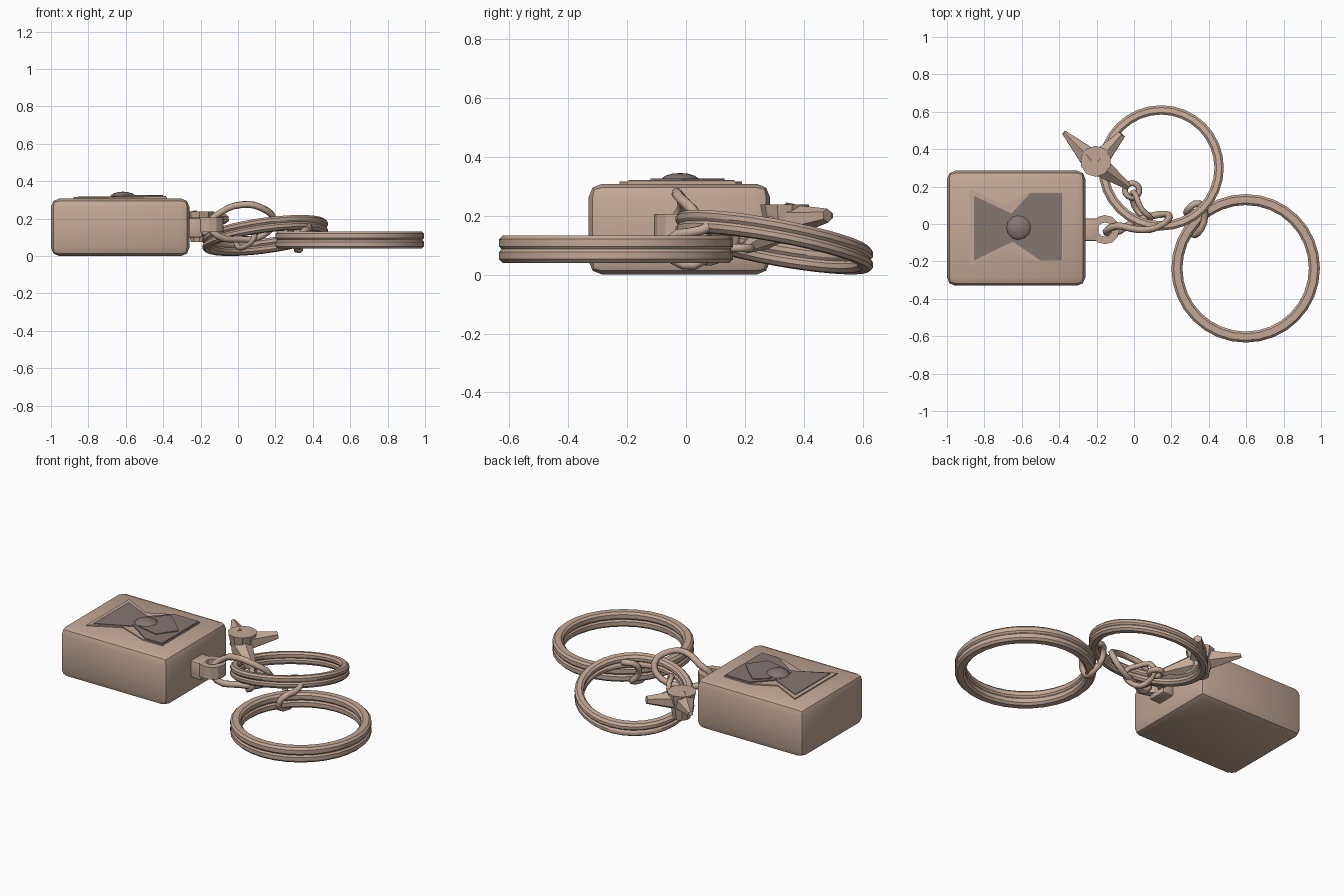
import bpy, bmesh, math
from mathutils import Vector, Matrix

if "Cube" in bpy.data.objects:
    bpy.data.objects.remove(bpy.data.objects["Cube"])


def material(name, rgb):
    m = bpy.data.materials.new(name)
    m.diffuse_color = (*rgb, 1)
    m.use_nodes = True
    m.node_tree.nodes["Principled BSDF"].inputs["Base Color"].default_value = m.diffuse_color
    return m


TAN = material("tan", (0.55, 0.39, 0.30))
DARK = material("dusky brown", (0.235, 0.18, 0.17))


def finish(name, bm, mat=TAN, smooth=None):
    bmesh.ops.recalc_face_normals(bm, faces=bm.faces)
    me = bpy.data.meshes.new(name)
    bm.to_mesh(me)
    bm.free()
    me.materials.append(mat)
    ob = bpy.data.objects.new(name, me)
    bpy.context.collection.objects.link(ob)
    if smooth:
        bpy.ops.object.select_all(action='DESELECT')
        ob.select_set(True)
        bpy.context.view_layer.objects.active = ob
        bpy.ops.object.shade_smooth_by_angle(angle=math.radians(smooth))
    return ob


def block(name, lo, hi, bevel):
    bm = bmesh.new()
    lo, hi = Vector(lo), Vector(hi)
    bmesh.ops.create_cube(bm, size=1)
    bmesh.ops.scale(bm, vec=hi - lo, verts=bm.verts)
    bmesh.ops.translate(bm, vec=(lo + hi) / 2, verts=bm.verts)
    bmesh.ops.bevel(bm, geom=bm.edges[:], offset=bevel, segments=2,
                    profile=0.5, affect='EDGES')
    return finish(name, bm, smooth=35)


def plate(name, pts, z0, z1, mat):
    bm = bmesh.new()
    f = bm.faces.new([bm.verts.new((x, y, z0)) for x, y in pts])
    r = bmesh.ops.extrude_face_region(bm, geom=[f])
    vs = [v for v in r["geom"] if isinstance(v, bmesh.types.BMVert)]
    bmesh.ops.translate(bm, vec=(0, 0, z1 - z0), verts=vs)
    return finish(name, bm, mat)


def split_ring(name, centre, ro, ri, h, slope=(0, 0), n=32):
    """Two stacked coils: a lathed section with a groove inside and outside."""
    c, g, mid = 0.012, 0.008, 0.010
    half = [(ri + g, 0), (ri, mid), (ri, h - c), (ri + c, h),
            (ro - c, h), (ro, h - c), (ro, mid), (ro - g, 0)]
    prof = half + [(r, -z) for r, z in half[-2:0:-1]]
    bm = bmesh.new()
    rows = []
    for i in range(n):
        a = 2 * math.pi * i / n
        row = []
        for r, z in prof:
            x, y = r * math.cos(a), r * math.sin(a)
            row.append(bm.verts.new((centre[0] + x, centre[1] + y,
                       centre[2] + z + slope[0] * x + slope[1] * y)))
        rows.append(row)
    m = len(prof)
    for i in range(n):
        p, q = rows[i], rows[(i + 1) % n]
        for j in range(m):
            k = (j + 1) % m
            bm.faces.new((p[j], q[j], q[k], p[k]))
    return finish(name, bm, smooth=30)


def spike(name, a, b, r0, r1, sides=6):
    a, b = Vector(a), Vector(b)
    bm = bmesh.new()
    bmesh.ops.create_cone(bm, cap_ends=True, segments=sides, radius1=r0, radius2=r1,
                          depth=(b - a).length)
    rot = (b - a).to_track_quat('Z', 'Y').to_matrix().to_4x4()
    bm.transform(Matrix.Translation((a + b) / 2) @ rot)
    return finish(name, bm)


def wire(name, pts, r):
    """Closed bent-wire link."""
    cu = bpy.data.curves.new(name, 'CURVE')
    cu.dimensions = '3D'
    cu.bevel_depth, cu.bevel_resolution, cu.resolution_u = r, 1, 3
    sp = cu.splines.new('BEZIER')
    sp.bezier_points.add(len(pts) - 1)
    for p, co in zip(sp.bezier_points, pts):
        p.co = co
        p.handle_left_type = p.handle_right_type = 'AUTO'
    sp.use_cyclic_u = True
    cu.materials.append(TAN)
    ob = bpy.data.objects.new(name, cu)
    bpy.context.collection.objects.link(ob)
    bpy.ops.object.select_all(action='DESELECT')
    ob.select_set(True)
    bpy.context.view_layer.objects.active = ob
    bpy.ops.object.convert(target='MESH')


# Fob body
block("fob_body", (-1, -0.33, 0), (-0.26, 0.285, 0.308), 0.045)

# Bow-shaped emblem: tan backing, dark panels, dome in the middle
plate("emblem_backing", [(-0.88, 0.19), (-0.70, 0.10), (-0.56, 0.17), (-0.38, 0.17),
      (-0.38, -0.20), (-0.52, -0.20), (-0.70, -0.13), (-0.88, -0.225)],
      0.30, 0.315, TAN)
plate("emblem_left_panel", [(-0.855, 0.15), (-0.62, 0.04), (-0.62, -0.08),
      (-0.855, -0.195)], 0.312, 0.319, DARK)
plate("emblem_right_panel", [(-0.67, 0.04), (-0.555, 0.165), (-0.385, 0.165),
      (-0.385, -0.195), (-0.50, -0.195), (-0.67, -0.08)], 0.312, 0.321, DARK)
plate("emblem_chevron", [(-0.62, 0.07), (-0.55, 0.13), (-0.47, 0.06), (-0.40, -0.01),
      (-0.48, -0.12), (-0.62, -0.09)], 0.32, 0.326, DARK)
bm = bmesh.new()
bmesh.ops.create_uvsphere(bm, u_segments=12, v_segments=8, radius=0.07)
bmesh.ops.scale(bm, vec=(1, 1, 0.45), verts=bm.verts)
bmesh.ops.translate(bm, vec=(-0.615, -0.02, 0.313), verts=bm.verts)
finish("emblem_dome", bm, DARK, smooth=40)

# Lug on the side of the fob: neck and eyelet
block("lug_neck", (-0.28, -0.09, 0.10), (-0.19, 0.03, 0.205), 0.01)
bm = bmesh.new()
n = 12
loops = []
for z in (0.13, 0.205):
    for r in (0.078, 0.038):
        loops.append([bm.verts.new((-0.155 + r * math.cos(2 * math.pi * i / n),
                      -0.03 + r * math.sin(2 * math.pi * i / n), z)) for i in range(n)])
for p, q in ((0, 1), (1, 3), (3, 2), (2, 0)):
    for i in range(n):
        j = (i + 1) % n
        bm.faces.new((loops[p][i], loops[p][j], loops[q][j], loops[q][i]))
finish("lug_eyelet", bm)

# Split rings
split_ring("large_ring", (0.597, -0.237, 0.086), 0.397, 0.338, 0.046)
split_ring("small_ring", (0.145, 0.30, 0.11), 0.335, 0.285, 0.038, (0.13, -0.18))

# Bent-wire links
wire("lug_link", [(-0.15, -0.04, 0.17), (-0.09, -0.01, 0.235), (0.02, -0.03, 0.275),
     (0.12, -0.02, 0.26), (0.19, 0.04, 0.19), (0.13, 0.05, 0.11), (0.0, 0.01, 0.09),
     (-0.11, -0.05, 0.11)], 0.019)
wire("ring_link", [(0.29, 0.08, 0.17), (0.35, 0.11, 0.18), (0.38, 0.05, 0.15),
     (0.34, -0.05, 0.12), (0.31, -0.04, 0.05), (0.33, 0.06, 0.05),
     (0.29, 0.05, 0.10)], 0.018)
wire("charm_link", [(0.0, 0.17, 0.13), (0.04, 0.08, 0.16), (0.09, 0.03, 0.12),
     (0.05, 0.04, 0.06), (0.0, 0.10, 0.05)], 0.016)
wire("charm_eyelet", [(-0.01 + 0.038 * math.cos(a), 0.18 + 0.038 * math.sin(a), 0.09)
     for a in (k * math.pi / 3 for k in range(6))], 0.016)

# Spiked charm: tapered body, two spikes and a stem
spike("charm_body", (-0.205, 0.335, 0.075), (-0.205, 0.335, 0.237), 0.05, 0.083, 10)
spike("charm_long_spike", (-0.23, 0.345, 0.18), (-0.375, 0.49, 0.20), 0.065, 0.014)
spike("charm_short_spike", (-0.19, 0.34, 0.18), (-0.065, 0.48, 0.20), 0.06, 0.024)
spike("charm_stem", (-0.20, 0.32, 0.16), (-0.03, 0.20, 0.09), 0.065, 0.02)
